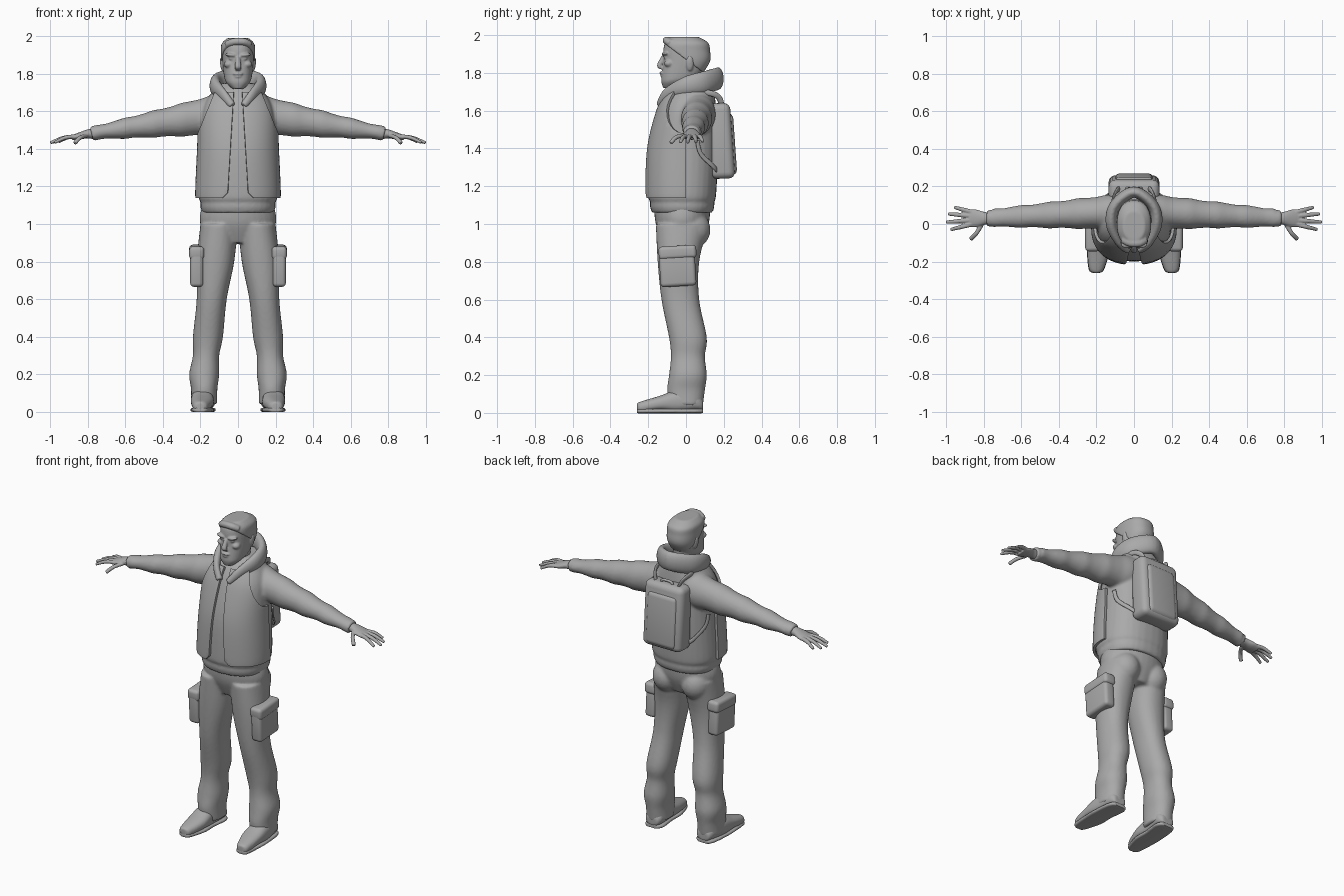
import bpy, bmesh, math
from mathutils import Vector, Matrix

cube = bpy.data.objects.get("Cube")
if cube:
    bpy.data.objects.remove(cube, do_unlink=True)

grey = bpy.data.materials.new("plain grey")
grey.use_nodes = True
grey.diffuse_color = (.4, .4, .4, 1)
grey.node_tree.nodes["Principled BSDF"].inputs["Base Color"].default_value = grey.diffuse_color

X, Y, Z = Vector((1, 0, 0)), Vector((0, 1, 0)), Vector((0, 0, 1))
SIDES = {"left": 1, "right": -1}


def smooth_path(rows, sub=6):
    """Catmull-Rom interpolation of station rows."""
    rows = [Vector(row) for row in rows]
    path = []
    for i in range(len(rows) - 1):
        start, end = rows[i], rows[i + 1]
        before = rows[max(i - 1, 0)]
        after = rows[min(i + 2, len(rows) - 1)]
        leave, arrive = (end - before) / 2, (after - start) / 2
        for k in range(sub):
            t = k / sub
            ease = t * t * (3 - 2 * t)
            path.append(start.lerp(end, ease) + leave * t * (1 - t) ** 2 - arrive * t * t * (1 - t))
    return path + [rows[-1]]


def tube(bm, rows, ref, axis=None, power=2, seg=32, side=1, cap=True, grow=0):
    """Loft superellipse sections; each row is x, y, z, half width, half height."""
    rows = smooth_path(rows)
    rings = []
    for i, row in enumerate(rows):
        before, after = rows[max(i - 1, 0)], rows[min(i + 1, len(rows) - 1)]
        along = axis or (Vector(after[:3]) - Vector(before[:3])).normalized()
        across = along.cross(ref).normalized()
        up = across.cross(along)
        ring = []
        for k in range(seg):
            angle = math.tau * k / seg
            c, s = [math.copysign(abs(f(angle)) ** (2 / power), f(angle)) for f in (math.cos, math.sin)]
            point = Vector(row[:3]) + across * (row[3] + grow) * c + up * (row[4] + grow) * s
            point.x *= side
            ring.append(bm.verts.new(point))
        rings.append(ring)
    for low, high in zip(rings, rings[1:]):
        for k in range(seg):
            bm.faces.new((low[k - 1], low[k], high[k], high[k - 1]))
    if cap:
        bm.faces.new(rings[0])
        bm.faces.new(rings[-1])


def cord(bm, points, width, height, ref, side=1, seg=16):
    """Tube of constant section through a few points."""
    tube(bm, [(*point, width, height) for point in points], ref, side=side, seg=seg)


def ball(bm, loc, size, tilt=0):
    """Ellipsoid, tilted about the y axis."""
    matrix = Matrix.Translation(loc) @ Matrix.Rotation(tilt, 4, 'Y') @ Matrix.Diagonal((*size, 1))
    bmesh.ops.create_uvsphere(bm, u_segments=24, v_segments=12, radius=1, matrix=matrix)


def cut(bm, point, normal):
    """Remove everything behind a plane."""
    geom = bm.verts[:] + bm.edges[:] + bm.faces[:]
    bmesh.ops.bisect_plane(bm, geom=geom, plane_co=point, plane_no=normal, clear_inner=True)


def finish(bm, name, voxel=0, soften=4):
    """Turn the bmesh into an object, optionally fusing its pieces."""
    bmesh.ops.recalc_face_normals(bm, faces=bm.faces)
    mesh = bpy.data.meshes.new(name)
    bm.to_mesh(mesh)
    bm.free()
    mesh.materials.append(grey)
    mesh.shade_smooth()
    ob = bpy.data.objects.new(name, mesh)
    bpy.context.collection.objects.link(ob)
    if voxel:
        fuse = ob.modifiers.new("fuse", 'REMESH')
        fuse.mode, fuse.voxel_size, fuse.use_smooth_shade = 'VOXEL', voxel, True
        blend = ob.modifiers.new("soften", 'SMOOTH')
        blend.factor, blend.iterations = .5, soften
    return ob


def padded_box(name, loc, size, lean=0, bevel=.02, taper=1):
    """Rounded box whose top can be thinner at the back."""
    bm = bmesh.new()
    bmesh.ops.create_cube(bm, size=1, matrix=Matrix.Diagonal((*size, 1)))
    for v in bm.verts:
        if v.co.z > 0 and v.co.y > 0:
            v.co.y *= taper
    bmesh.ops.bevel(bm, geom=bm.edges[:], offset=bevel, segments=4, profile=.5, affect='EDGES')
    ob = finish(bm, name)
    ob.location = loc
    ob.rotation_euler.x = lean


# Jacket: torso with hem, tapering sleeves with slight folds, and cuffs
torso = [(0, -.02, 1.06, .19, .16), (0, -.02, 1.09, .2, .17), (0, -.02, 1.12, .2, .17),
         (0, -.02, 1.16, .21, .18), (0, -.01, 1.4, .2, .18), (0, .01, 1.6, .19, .15),
         (0, .03, 1.7, .14, .12), (0, .05, 1.75, .09, .09)]
sleeve = []
for step in range(14):
    x = .1 + step / 20
    fold = .003 * math.sin(step * 2)
    sleeve.append((x, .07 - x / 20, 1.6 - .15 * x, .1 - .07 * x + fold, .12 - .11 * x + fold))
bm = bmesh.new()
tube(bm, torso, Y, Z, power=2.3)
for side in SIDES.values():
    tube(bm, sleeve, Z, X, side=side)
    cord(bm, [(.74, .03, 1.49), (.78, .03, 1.48)], .045, .04, Z, side)
finish(bm, "jacket", .009)

# Open front panels, cut from a shell around the torso
bm = bmesh.new()
tube(bm, torso[2:-1], Y, Z, power=2.3, seg=64, cap=False, grow=.01)
cut(bm, (.055, 0, 1.15), (1, 0, .06))
cut(bm, (0, 0, 0), -Y)
cut(bm, (0, 0, 1.14), Z)
cut(bm, (.08, 0, 1.14), X + Z)
cut(bm, (.2, 0, 1.5), (-1, 0, -.4))
panels = finish(bm, "front_panels")
panels.modifiers.new("pair", 'MIRROR')
cloth = panels.modifiers.new("cloth", 'SOLIDIFY')
cloth.thickness, cloth.offset = .016, 0
rounding = panels.modifiers.new("rounded edge", 'BEVEL')
rounding.width, rounding.segments = .004, 2

# Lowered hood: thick collar rising to the back
hood = [(.03, -.14, 1.63, .02, .02), (.08, -.1, 1.69, .02, .03), (.12, 0, 1.73, .03, .05),
        (.1, .1, 1.75, .03, .06), (0, .17, 1.77, .03, .06)]
bm = bmesh.new()
tube(bm, hood + [(-x, *rest) for x, *rest in hood[-2::-1]], Z)
finish(bm, "hood", .007)

# Trousers: pelvis, seat and both legs
leg = [(.18, 0, .04, .07, .09), (.18, 0, .12, .07, .1), (.18, .01, .2, .08, .1),
       (.17, .01, .3, .07, .09), (.16, .01, .4, .08, .1), (.14, -.03, .6, .08, .1),
       (.12, -.04, .8, .1, .11), (.1, -.02, 1, .1, .14)]
bm = bmesh.new()
tube(bm, [(0, -.02, .9, .1, .1), (0, -.02, 1, .2, .14), (0, -.02, 1.1, .19, .15)], Y, Z)
for side in SIDES.values():
    tube(bm, leg, Y, Z, power=2.2, side=side)
    ball(bm, (side * .1, .03, .97), (.09, .1, .1))
finish(bm, "trousers", .009)

# Shoes, soles, thigh pockets and hands
shoe = [(.18, .09, .04, .04, .03), (.18, .05, .06, .06, .05), (.19, -.05, .06, .06, .06),
        (.19, -.14, .05, .06, .04), (.2, -.24, .03, .04, .03), (.2, -.26, .03, .02, .02)]
sole = [(x, y, .01, width, .01) for x, y, z, width, height in shoe]
palm = [(.76, .03, 1.48, .03, .03), (.8, .03, 1.48, .035, .024), (.84, .03, 1.47, .047, .02),
        (.88, .03, 1.46, .047, .015)]
finger_lengths = (.12, .14, .13, .1)
for label, side in SIDES.items():
    bm = bmesh.new()
    tube(bm, shoe, Z, -Y, power=2.4, side=side)
    finish(bm, label + "_shoe", .007)
    bm = bmesh.new()
    tube(bm, sole, Z, -Y, power=4, side=side, grow=.002)
    finish(bm, label + "_sole", .006, soften=1)
    padded_box(label + "_pocket", (side * .22, -.045, .77), (.07, .19, .2), .06)
    padded_box(label + "_pocket_flap", (side * .22, -.045, .85), (.08, .2, .07), .06)
    bm = bmesh.new()
    tube(bm, palm, Z, X, side=side)
    for i, length in enumerate(finger_lengths):
        spread = .17 * i - .25
        base = Vector((.86, .021 * i, 1.466))
        reach = Vector((math.cos(spread), math.sin(spread), -.1)) * length
        middle, tip = base + reach / 2, base + reach - Z * .02
        tube(bm, [(*base, .013, .012), (*middle, .012, .011), (*tip, .009, .008)], Z, seg=12, side=side)
    cord(bm, [(.81, 0, 1.47), (.84, -.05, 1.46), (.87, -.08, 1.43)], .012, .011, Z, side)
    finish(bm, label + "_hand", .004)

# Head: skull, neck and facial forms
skull = [(0, -.08, 1.72, .03, .04), (0, -.06, 1.75, .06, .07), (0, -.03, 1.78, .073, .1),
         (0, 0, 1.86, .083, .12), (0, 0, 1.92, .084, .12), (0, 0, 1.96, .08, .11),
         (0, -.01, 1.99, .05, .07)]
bm = bmesh.new()
tube(bm, skull, Y, Z, power=2.3)
tube(bm, [(0, .04, 1.62, .08, .08), (0, .02, 1.7, .06, .07), (0, .02, 1.8, .06, .07)], Y, Z)
tube(bm, [(0, -.12, 1.89, .01, .01), (0, -.14, 1.84, .017, .014), (0, -.13, 1.82, .014, .01)], Y, Z)
ball(bm, (0, -.125, 1.8), (.028, .016, .008))
ball(bm, (0, -.12, 1.785), (.024, .017, .008))
ball(bm, (0, -.11, 1.75), (.03, .02, .02))
for side in SIDES.values():
    brow_tilt = -.12 * side
    ball(bm, (side * .036, -.11, 1.9), (.034, .02, .01), brow_tilt)
    ball(bm, (side * .034, -.107, 1.88), (.016, .012, .008))
    ball(bm, (side * .05, -.09, 1.85), (.025, .026, .02))
    ball(bm, (side * .085, .02, 1.85), (.01, .02, .04), -brow_tilt)
finish(bm, "head", .005)

# Hair: cap trimmed along a sloping hairline, with a raised front sweep
bm = bmesh.new()
tube(bm, skull[2:], Y, Z, power=2.3, seg=48, grow=.007)
cut(bm, (0, -.1, 1.945), (0, .6, .8))
bmesh.ops.holes_fill(bm, edges=[edge for edge in bm.edges if edge.is_boundary])
cord(bm, [(-.06, -.08, 1.955), (-.02, -.1, 1.97), (.03, -.1, 1.97), (.06, -.08, 1.955)], .022, .02, Z)
finish(bm, "hair", .006)

# Backpack: body, outer panel, shoulder and waist straps, handle
padded_box("backpack", (0, .19, 1.44), (.27, .13, .4), .03, .035, taper=.75)
padded_box("backpack_panel", (0, .215, 1.42), (.21, .09, .33), .07, .03)
bm = bmesh.new()
for side in SIDES.values():
    cord(bm, [(.07, .19, 1.6), (.09, .18, 1.66), (.11, .14, 1.69), (.12, .06, 1.7)], .015, .007, X, side)
    cord(bm, [(.1, .17, 1.27), (.15, .15, 1.3), (.19, .08, 1.37), (.2, .06, 1.44)], .005, .012, Z, side)
cord(bm, [(-.04, .19, 1.62), (-.03, .19, 1.65), (.03, .19, 1.65), (.04, .19, 1.62)], .008, .008, Y)
finish(bm, "backpack_straps")
